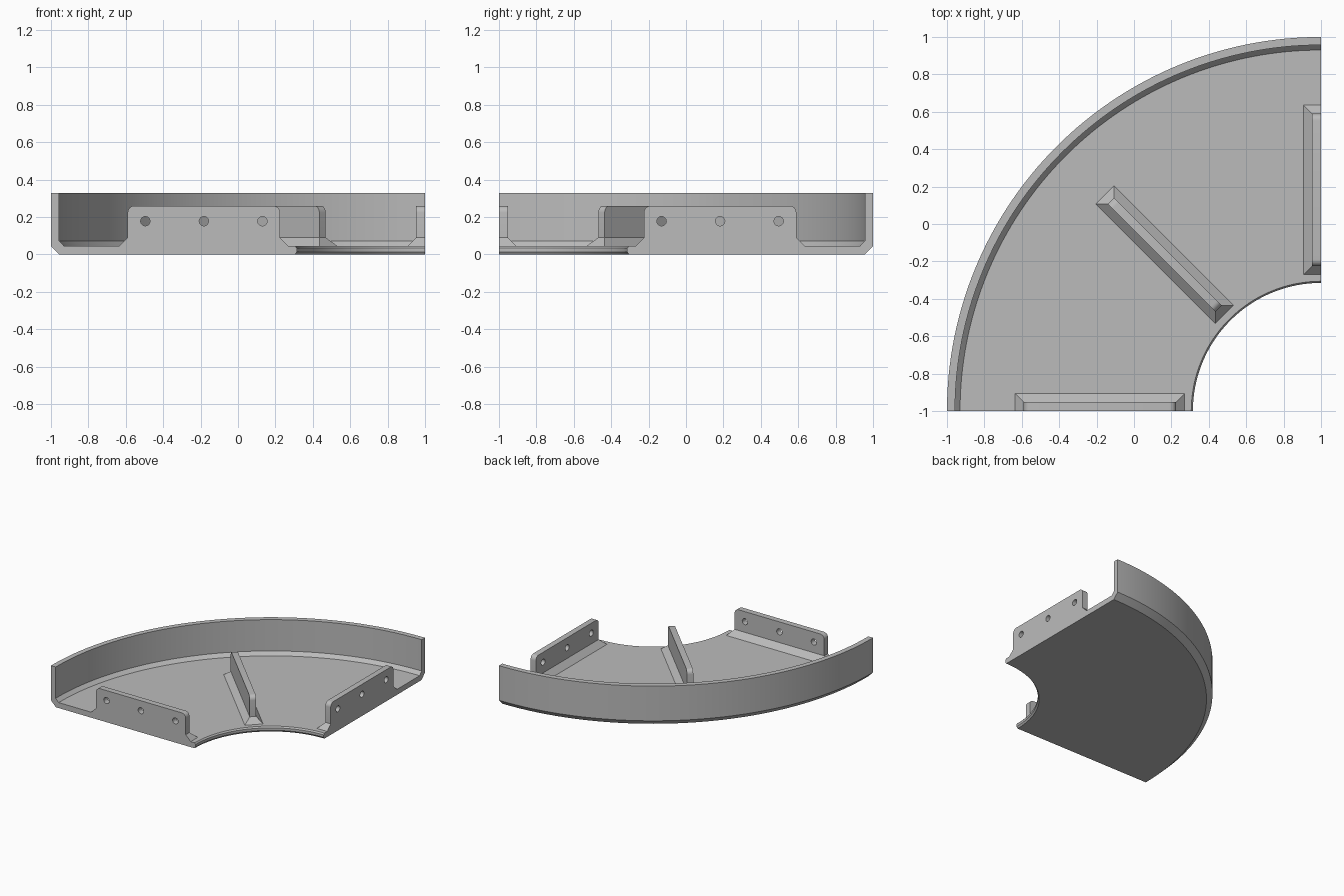
import bpy, bmesh, math
from mathutils import Matrix, Vector

cube = bpy.data.objects.get("Cube")
if cube:
    bpy.data.objects.remove(cube, do_unlink=True)

CENTRE = Vector((1, -1, 0))   # centre of the quarter ring
FLOOR = 0.045                 # floor thickness
HEIGHT = 0.33                 # outer wall height
RIB_TOP = 0.26
SLOPE = 0.045                 # foot chamfer around the ribs
THICK = 0.048                 # rib plate thickness
R_IN, R_OUT = 0.73, 1.635     # radial extent of the rib feet

grey = bpy.data.materials.new("plain grey")
grey.use_nodes = True
COLOUR = (0.5, 0.5, 0.5, 1)
grey.diffuse_color = COLOUR
bsdf = next(n for n in grey.node_tree.nodes if n.type == 'BSDF_PRINCIPLED')
bsdf.inputs["Base Color"].default_value = COLOUR


def finish(bm, name):
    bmesh.ops.recalc_face_normals(bm, faces=bm.faces)
    mesh = bpy.data.meshes.new(name)
    bm.to_mesh(mesh)
    bm.free()
    mesh.materials.append(grey)
    obj = bpy.data.objects.new(name, mesh)
    bpy.context.collection.objects.link(obj)
    return obj


def activate(obj):
    bpy.ops.object.select_all(action='DESELECT')
    obj.select_set(True)
    bpy.context.view_layer.objects.active = obj


# Curved tray: floor and outer wall swept through a quarter turn
def curved_tray():
    profile = [(0.695, 0), (0.685, 0.014), (0.685, 0.034), (0.694, FLOOR),
               (1.93, FLOOR), (1.957, 0.073), (1.957, HEIGHT),
               (2, HEIGHT), (2, FLOOR), (1.955, 0)]
    steps = 64
    bm = bmesh.new()
    rings = []
    for i in range(steps + 1):
        a = math.pi / 2 * (1 + i / steps)
        rings.append([bm.verts.new(CENTRE + Vector((r * math.cos(a), r * math.sin(a), z)))
                      for r, z in profile])
    n = len(profile)
    for a, b in zip(rings, rings[1:]):
        for j in range(n):
            k = (j + 1) % n
            bm.faces.new((a[j], a[k], b[k], b[j]))
    bm.faces.new(rings[0])
    bm.faces.new(rings[-1])
    return finish(bm, "curved_tray")


# Rib: sloped foot, upright plate with rounded top corners, optional bolt holes
def rib(name, angle, foot, plate, holes):
    place = Matrix.Translation(CENTRE) @ Matrix.Rotation(math.radians(angle), 4, 'Z')
    r0, r1 = R_IN + SLOPE, R_OUT - SLOPE
    levels = [(R_IN, R_OUT, foot, FLOOR),
              (r0, r1, plate, FLOOR + SLOPE),
              (r0, r1, plate, RIB_TOP)]
    bm = bmesh.new()
    loops = [[bm.verts.new((x, y, z)) for x, y in
              ((a, w[0]), (b, w[0]), (b, w[1]), (a, w[1]))] for a, b, w, z in levels]
    for lo, hi in zip(loops, loops[1:]):
        for j in range(4):
            k = (j + 1) % 4
            bm.faces.new((lo[j], lo[k], hi[k], hi[j]))
    bm.faces.new(loops[0])
    bm.faces.new(loops[-1])
    top = loops[-1]
    ends = [bm.edges.get((top[1], top[2])), bm.edges.get((top[3], top[0]))]
    bmesh.ops.bevel(bm, geom=ends, offset=0.036, segments=6, profile=0.5, affect='EDGES')
    bm.transform(place)
    obj = finish(bm, name)

    if holes:
        cut = bmesh.new()
        for step in (-1, 0, 1):
            spot = Matrix.Translation(((R_IN + R_OUT) / 2 + step * 0.313, 0, 0.178))
            bmesh.ops.create_cone(cut, cap_ends=True, segments=24, radius1=0.025,
                                  radius2=0.025, depth=0.4,
                                  matrix=place @ spot @ Matrix.Rotation(math.pi / 2, 4, 'X'))
        cutter = finish(cut, name + "_hole_cutter")
        cutter.hide_render = True
        mod = obj.modifiers.new("bolt_holes", 'BOOLEAN')
        mod.operation = 'DIFFERENCE'
        mod.solver = 'EXACT'
        mod.object = cutter
        activate(obj)
        bpy.ops.object.modifier_apply(modifier=mod.name)
        bpy.data.objects.remove(cutter, do_unlink=True)
    return obj


half = THICK / 2
wide = THICK + SLOPE
parts = [
    curved_tray(),
    rib("front_flange", 180, (-wide, 0), (-THICK, 0), True),
    rib("side_flange", 90, (0, wide), (0, THICK), True),
    rib("middle_rib", 135, (-half - SLOPE, half + SLOPE), (-half, half), False),
]
for part in parts:
    activate(part)
    bpy.ops.object.shade_smooth_by_angle(angle=math.radians(25))
